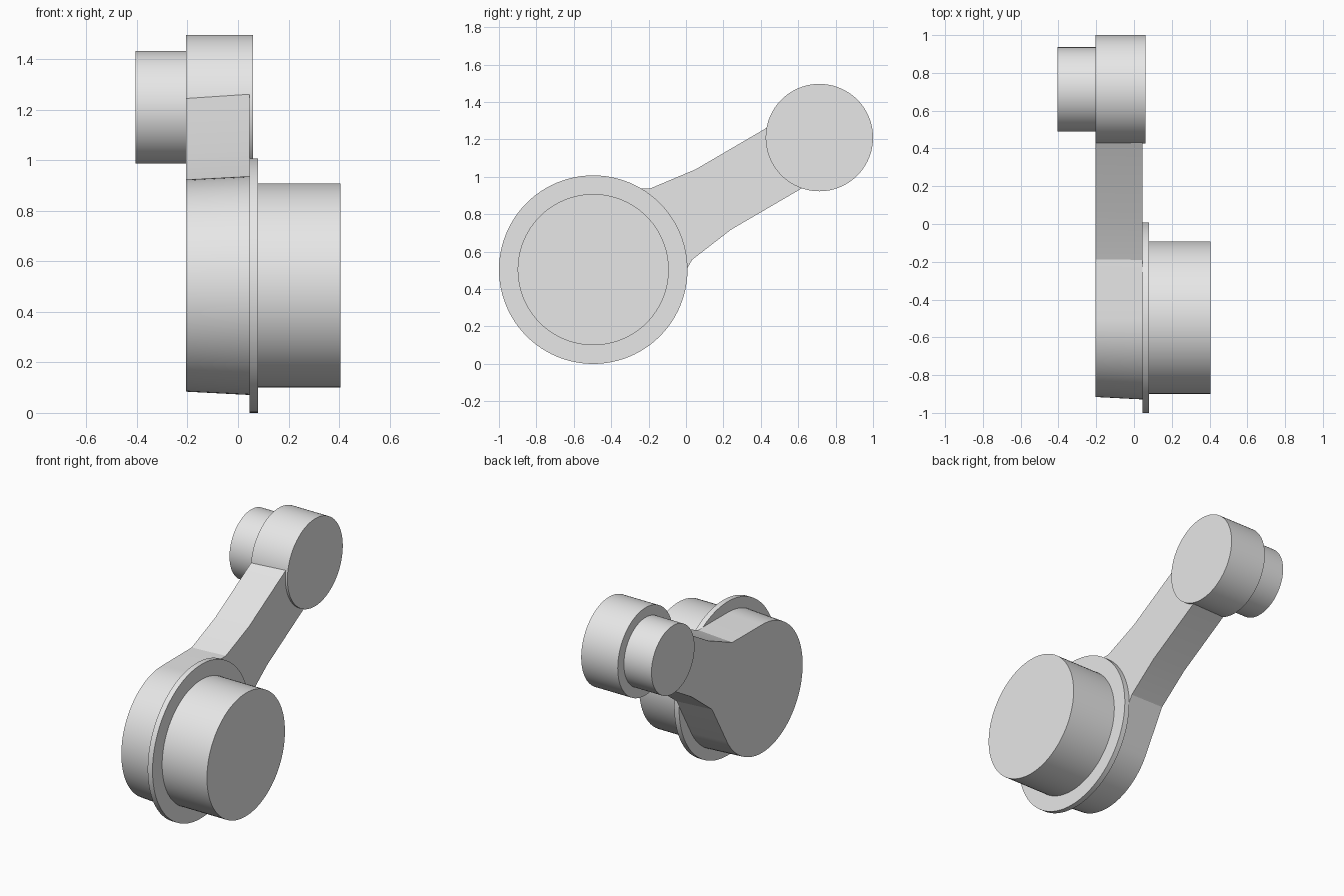
import bpy, bmesh
from math import cos, sin, radians, atan2

cube = bpy.data.objects.get("Cube")
if cube:
    bpy.data.objects.remove(cube, do_unlink=True)

grey = bpy.data.materials.new("plain grey")
grey.use_nodes = True
grey.diffuse_color = (0.8, 0.8, 0.8, 1)
grey.node_tree.nodes["Principled BSDF"].inputs["Base Color"].default_value = (0.8, 0.8, 0.8, 1)

# Centres of the two ends in the y-z plane
BIG = (-0.496, 0.504)
SMALL = (0.713, 1.21)
TILT = atan2(SMALL[1] - BIG[1], SMALL[0] - BIG[0])


def loft(name, x0, outline0, x1, outline1):
    """Solid between two matching y-z outlines."""
    bm = bmesh.new()
    a = [bm.verts.new((x0, y, z)) for y, z in outline0]
    b = [bm.verts.new((x1, y, z)) for y, z in outline1]
    n = len(a)
    for i in range(n):
        j = (i + 1) % n
        bm.faces.new((a[i], a[j], b[j], b[i]))
    bm.faces.new(a[::-1])
    bm.faces.new(b)
    bmesh.ops.recalc_face_normals(bm, faces=bm.faces)
    for f in bm.faces:
        f.smooth = len(f.verts) == 4
    mesh = bpy.data.meshes.new(name)
    bm.to_mesh(mesh)
    bm.free()
    mesh.set_sharp_from_angle(angle=radians(15))
    mesh.materials.append(grey)
    obj = bpy.data.objects.new(name, mesh)
    bpy.context.collection.objects.link(obj)
    return obj


def disc(name, centre, radius, x0, x1, steps=96):
    ring = [(centre[0] + radius * cos(radians(360 * i / steps)),
             centre[1] + radius * sin(radians(360 * i / steps))) for i in range(steps)]
    return loft(name, x0, ring, x1, ring)


def arm_outline(inset):
    """Round end flowing by tangents into a neck, then a straight bar."""
    r, neck, bar = 0.433 - inset, 0.221 - inset, 0.187 - inset
    side = [(2 * r - 3 ** 0.5 * neck, neck), (0.743, bar), (1.21, bar)]
    pts = [(r * cos(radians(t)), r * sin(radians(t))) for t in range(60, 301, 4)]
    pts += [(u, -v) for u, v in side] + side[::-1]
    return [(BIG[0] + u * cos(TILT) - v * sin(TILT),
             BIG[1] + u * sin(TILT) + v * cos(TILT)) for u, v in pts]


# Drafted crank arm
loft("crank_arm", -0.205, arm_outline(0.013), 0.045, arm_outline(0))

# Large end: flange and journal
disc("flange", BIG, 0.504, 0.045, 0.08)
disc("main_journal", BIG, 0.404, 0.08, 0.405)

# Small end: boss and pin
disc("end_boss", SMALL, 0.287, -0.205, 0.06)
disc("end_pin", SMALL, 0.223, -0.405, -0.205)
